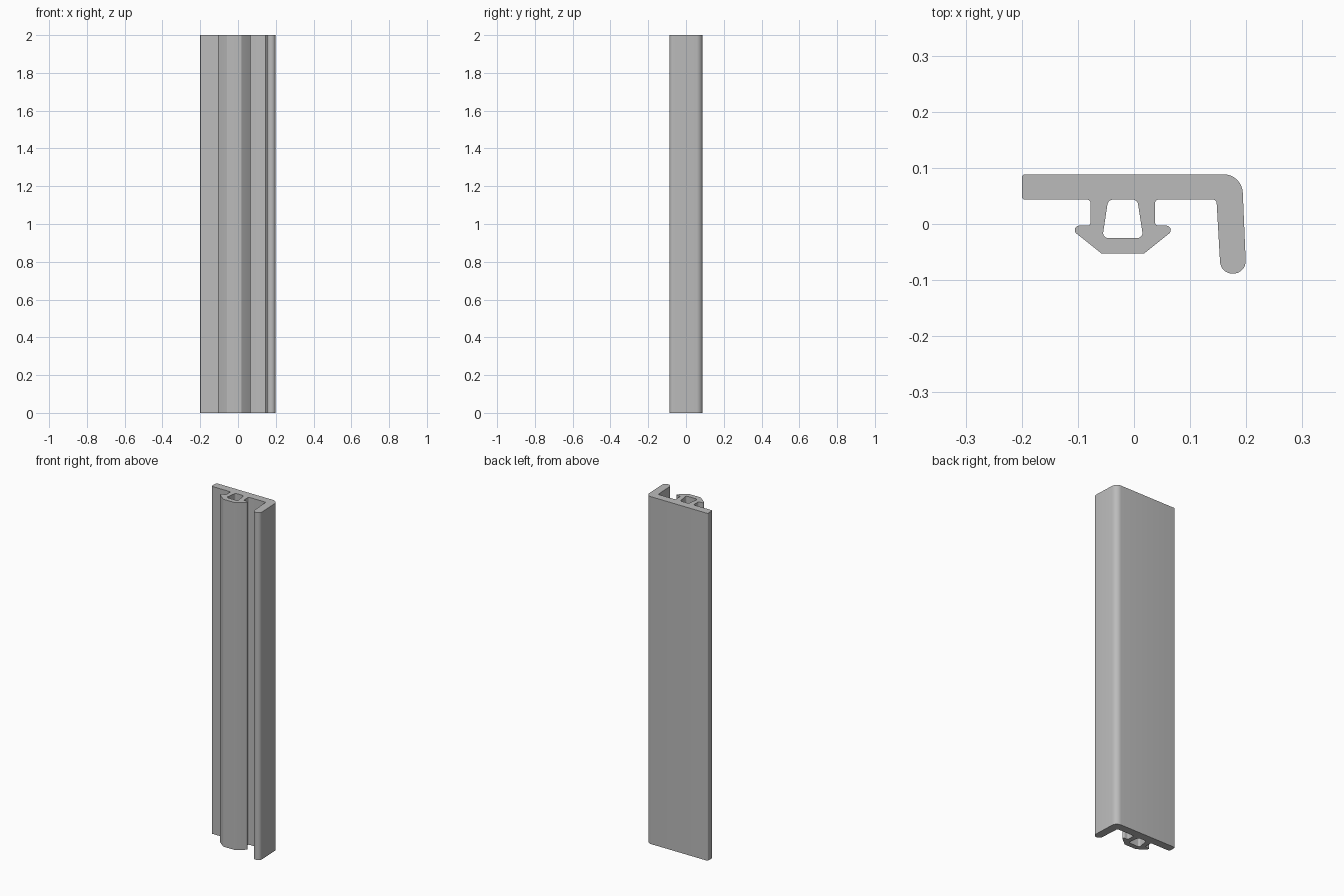
import bpy, bmesh, math
from mathutils import Vector

cube = bpy.data.objects.get("Cube")
if cube:
    bpy.data.objects.remove(cube, do_unlink=True)

LENGTH = 2.0
CLIP_X = -0.02   # centre line of the snap-in clip
BACK, UNDER = 0.0885, 0.0435


def rounded(corners, steps=8):
    """Round each (x, y, radius) corner of a closed outline with an arc."""
    points = []
    for i, (x, y, r) in enumerate(corners):
        p = Vector((x, y))
        a = (Vector(corners[i - 1][:2]) - p).normalized()
        b = (Vector(corners[(i + 1) % len(corners)][:2]) - p).normalized()
        if r == 0:
            points.append(p)
            continue
        half = a.angle(b) / 2
        centre = p + (a + b).normalized() * (r / math.sin(half))
        start = p + a * (r / math.tan(half)) - centre
        end = p + b * (r / math.tan(half)) - centre
        sweep = start.angle(end)
        for k in range(steps + 1):
            t = k / steps
            points.append(centre + (start * math.sin((1 - t) * sweep)
                                    + end * math.sin(t * sweep)) / math.sin(sweep))
    return points


# Clip: half outline from the plate to the nose, then mirrored
half_clip = [(0.0575, UNDER, 0.006), (0.0575, -0.003, 0.006),
             (0.1, -0.003, 0.0078), (0.0375, -0.053, 0.004)]
clip = [(CLIP_X - x, y, r) for x, y, r in half_clip]
clip += [(CLIP_X + x, y, r) for x, y, r in reversed(half_clip)]

# Flat plate, clip and slightly splayed leg with a round end
outer = [(-0.2, BACK, 0.006), (-0.2, UNDER, 0.006)] + clip + [
    (0.147, UNDER, 0.007), (0.1545, -BACK, 0.0223),
    (0.2, -BACK, 0.0223), (0.1925, BACK, 0.034)]

# Tapered hollow inside the clip
hollow = [(CLIP_X + s * x, y, r) for s, x, y, r in (
    (-1, 0.026, UNDER, 0.01), (-1, 0.0365, -0.025, 0.009),
    (1, 0.0365, -0.025, 0.009), (1, 0.026, UNDER, 0.01))]

# Fill the cross-section and extrude it upwards
bm = bmesh.new()
edges = []
for outline in (outer, hollow):
    verts = [bm.verts.new((p.x, p.y, 0)) for p in rounded(outline)]
    edges += [bm.edges.new((verts[i - 1], v)) for i, v in enumerate(verts)]
bmesh.ops.triangle_fill(bm, use_beauty=True, use_dissolve=False, edges=edges)
ret = bmesh.ops.extrude_face_region(bm, geom=bm.faces[:], use_keep_orig=True)
top = [g for g in ret["geom"] if isinstance(g, bmesh.types.BMVert)]
bmesh.ops.translate(bm, verts=top, vec=(0, 0, LENGTH))
bmesh.ops.recalc_face_normals(bm, faces=bm.faces[:])

mesh = bpy.data.meshes.new("trim_profile")
bm.to_mesh(mesh)
bm.free()
trim = bpy.data.objects.new("trim_profile", mesh)
bpy.context.collection.objects.link(trim)

# Plain grey material
grey = bpy.data.materials.new("plain_grey")
grey.use_nodes = True
colour = (0.5, 0.5, 0.5, 1)
grey.diffuse_color = colour
next(n for n in grey.node_tree.nodes
     if n.type == "BSDF_PRINCIPLED").inputs["Base Color"].default_value = colour
mesh.materials.append(grey)

bpy.ops.object.select_all(action="DESELECT")
trim.select_set(True)
bpy.context.view_layer.objects.active = trim
bpy.ops.object.shade_smooth_by_angle(angle=math.radians(30))
